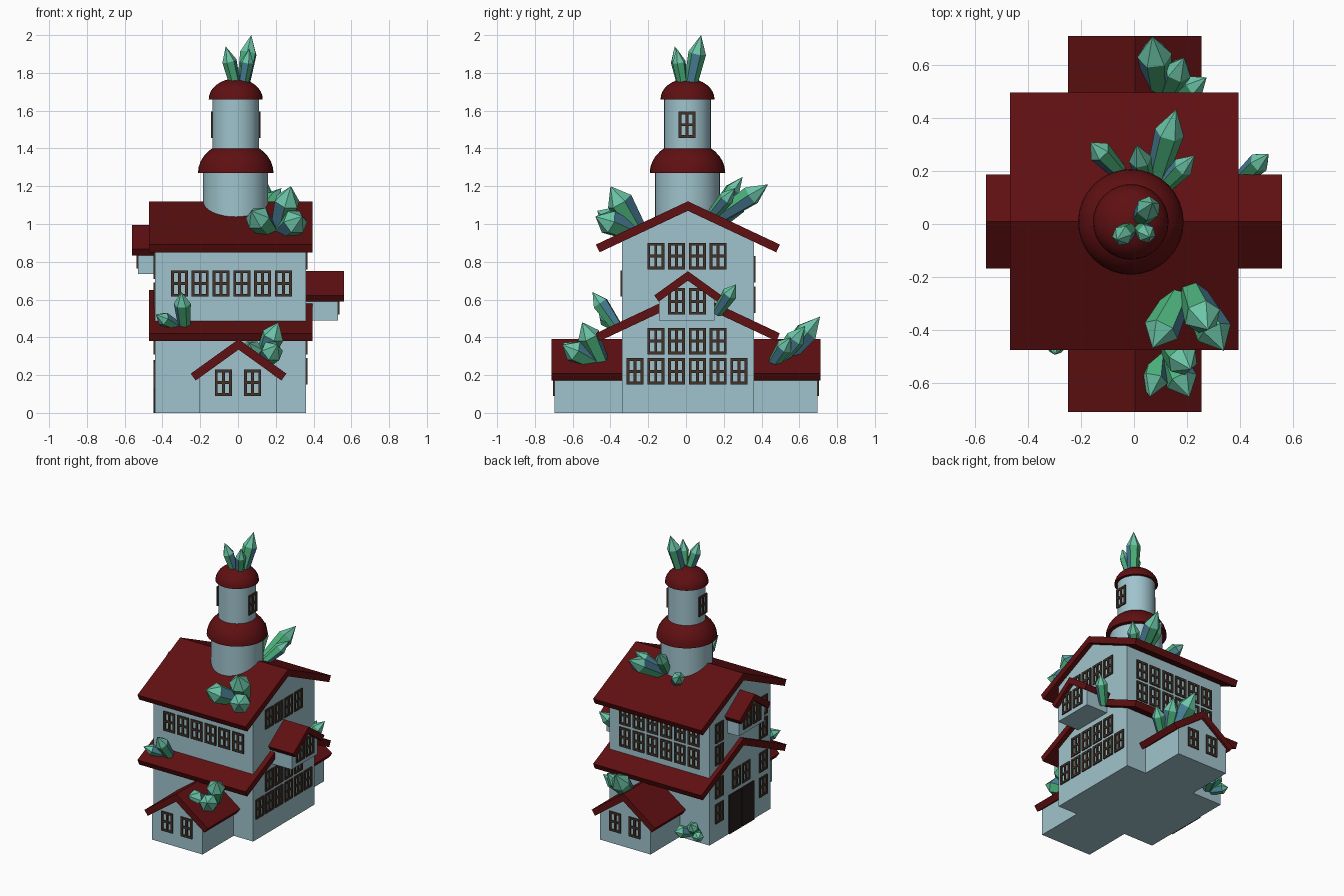
import bpy, bmesh, math
from mathutils import Vector

if "Cube" in bpy.data.objects:
    bpy.data.objects.remove(bpy.data.objects["Cube"])


def material(name, rgb):
    m = bpy.data.materials.new(name)
    m.diffuse_color = (*rgb, 1)
    m.use_nodes = True
    m.node_tree.nodes["Principled BSDF"].inputs["Base Color"].default_value = m.diffuse_color
    return m


WALL = material("pale blue wall", (.35, .55, .61))
ROOF = material("dark red roof", (.115, .005, .006))
FRAME = material("brown frame", (.053, .032, .021))
DOOR = material("dark door", (.02, .014, .012))
GREEN = material("crystal green", (.07, .44, .2))
TEAL = material("crystal teal", (.15, .56, .39))
BLUE = material("crystal blue", (.07, .22, .32))


def finish(name, bm, *mats):
    bmesh.ops.recalc_face_normals(bm, faces=bm.faces)
    me = bpy.data.meshes.new(name)
    bm.to_mesh(me)
    bm.free()
    for m in mats:
        me.materials.append(m)
    ob = bpy.data.objects.new(name, me)
    bpy.context.collection.objects.link(ob)
    return ob


def point(axis, along, u, z):
    return (along, u, z) if axis == "x" else (u, along, z)


def extrude(bm, profile, axis, a, b):
    """Closed solid from a (u, z) profile, running from a to b along axis."""
    ends = [[bm.verts.new(point(axis, t, u, z)) for u, z in profile] for t in (a, b)]
    bm.faces.new(ends[0])
    bm.faces.new(ends[1][::-1])
    n = len(profile)
    for i in range(n):
        j = (i + 1) % n
        bm.faces.new((ends[0][i], ends[0][j], ends[1][j], ends[1][i]))


def gable_walls(name, axis, a, b, c, half, z0, eave, apex):
    bm = bmesh.new()
    extrude(bm, [(c - half, z0), (c + half, z0), (c + half, eave), (c, apex),
                 (c - half, eave)], axis, a, b)
    finish(name, bm, WALL)


def gable_roof(name, axis, a, b, c, half, apex, slope, t=.05):
    """Chevron slab; eave ends are cut square to the slope."""
    e = apex - half * slope
    hi = half - t * slope / (1 + slope * slope)
    low = apex - t - hi * slope
    bm = bmesh.new()
    extrude(bm, [(c - half, e), (c, apex), (c + half, e), (c + hi, low),
                 (c, apex - t), (c - hi, low)], axis, a, b)
    finish(name, bm, ROOF)


def rect(bm, axis, surface, side, u0, u1, z0, z1, t=.008):
    extrude(bm, [(u0, z0), (u1, z0), (u1, z1), (u0, z1)],
            axis, surface - side * .001, surface + side * t)


def windows(name, axis, surface, side, us, zs, w=.09, h=.14, bar=.015):
    """Grid of four-pane window frames on a wall."""
    bm = bmesh.new()
    for u in us:
        for z in zs:
            for k in (-1, 0, 1):
                x = u + k * (w - bar) / 2
                y = z + k * (h - bar) / 2
                rect(bm, axis, surface, side, x - bar / 2, x + bar / 2, z - h / 2, z + h / 2)
                rect(bm, axis, surface, side, u - w / 2, u + w / 2, y - bar / 2, y + bar / 2)
    finish(name, bm, FRAME)


def row(centre, n, step=.11):
    return [centre + (i - (n - 1) / 2) * step for i in range(n)]


# Main house: tall gabled body with an upper roof and a skirt roof
gable_walls("house_body", "x", -.44, .36, .01, .35, 0, .91, 1.08)
for name, apex in (("upper_roof", 1.12), ("lower_roof", .65)):
    gable_roof(name, "x", -.47, .395, .01, .487, apex, .47)

# Front and back porches
for label, s, inner in (("front", -1, -.33), ("back", 1, .35)):
    gable_walls(label + "_porch", "y", s * .695, inner, 0, .203, 0, .19, .345)
    gable_roof(label + "_porch_roof", "y", s * .712, inner, .003, .253, .39, .72, .055)
    windows(label + "_porch_windows", "y", s * .695, s, row(0, 2, .155), (.16,))

# Side dormers, the left one higher
for label, s, wall, z in (("right", 1, .36, .49), ("left", -1, -.44, .735)):
    inner = wall - s * .02
    gable_walls(label + "_dormer", "x", inner, s * .53, .005, .147, z, z + .11, z + .215)
    gable_roof(label + "_dormer_roof", "x", inner, s * .56, .01, .178, z + .26, .72)
    windows(label + "_dormer_windows", "x", s * .53, s, row(.005, 2), (z + .1,))

# House windows
windows("right_ground_windows", "x", .36, 1, row(.005, 6), (.22,))
windows("right_upper_windows", "x", .36, 1, row(.005, 4), (.38, .83))
windows("front_windows", "y", -.34, -1, row(-.035, 6), (.685,))
windows("back_windows", "y", .36, 1, row(-.04, 6), (.60, .76))
windows("left_side_windows", "x", -.44, -1, (-.25, .25), (.20, .38, .62, .78))
windows("left_centre_windows", "x", -.44, -1, row(0, 2), (.38,))

# Double door on the left wall
bm = bmesh.new()
for u in (-.142, .004):
    rect(bm, "x", -.44, -1, u, u + .138, 0, .28)
finish("double_door", bm, DOOR)

# Round tower with two domes
CX, CY = -.012, .008


def lathe(name, profile, mat, n=32):
    bm = bmesh.new()
    rings = [[bm.verts.new((CX + r * math.cos(2 * math.pi * i / n),
                            CY + r * math.sin(2 * math.pi * i / n), z))
              for i in range(n)] for r, z in profile]
    for p, q in zip(rings, rings[1:]):
        for i in range(n):
            j = (i + 1) % n
            bm.faces.new((p[i], p[j], q[j], q[i]))
    bm.faces.new(rings[0])
    bm.faces.new(rings[-1])
    ob = finish(name, bm, mat)
    bpy.context.view_layer.objects.active = ob
    ob.select_set(True)
    bpy.ops.object.shade_smooth_by_angle(angle=math.radians(35))
    ob.select_set(False)


def dome(name, r, z, h):
    arc = [math.radians(88) * i / 8 for i in range(9)]
    lathe(name, [(r * math.cos(a), z + h * math.sin(a)) for a in arc], ROOF)


lathe("lower_tower", [(.172, 1.0), (.172, 1.28)], WALL)
dome("lower_dome", .2, 1.27, .167)
lathe("upper_tower", [(.124, 1.37), (.124, 1.67)], WALL)
dome("upper_dome", .143, 1.66, .11)
for s in (-1, 1):
    windows("tower_window", "x", CX + s * .1235, s, (.005,), (1.525,))


# Crystals: six-sided, flared towards the shoulder, then pointed
def crystal(name, base, tip, r):
    d = tip - base
    rot = d.to_track_quat("Z", "Y")
    bm = bmesh.new()
    rings = [[bm.verts.new(base + d * f + rot @ Vector((
        k * r * math.cos(math.pi * i / 3), k * r * math.sin(math.pi * i / 3), 0)))
        for i in range(6)] for f, k in ((0, .7), (.68, 1))]
    top = bm.verts.new(tip)
    bm.faces.new(rings[0])
    for i in range(6):
        j = (i + 1) % 6
        side = bm.faces.new((rings[0][i], rings[0][j], rings[1][j], rings[1][i]))
        side.material_index = 2 if i % 3 == 0 else 0
        bm.faces.new((rings[1][i], rings[1][j], top)).material_index = 1
    finish(name, bm, GREEN, TEAL, BLUE)


def cluster(name, root, thickness, *tips):
    """Crystals fanning from one root; longer ones are thicker."""
    root = Vector(root)
    for tip in map(Vector, tips):
        d = tip - root
        base = root + Vector((d.x, d.y, 0)) * .2
        crystal(name + "_crystal", base, tip, thickness * d.length)


cluster("dome", (.01, .0, 1.70), .15, (.07, .08, 2), (-.065, -.06, 1.94), (.06, -.05, 1.93))
cluster("front_roof", (.2, -.21, .95), .22, (.28, -.4, 1.2), (.34, -.48, 1.04), (.07, -.47, 1.07))
cluster("back_roof", (.06, .09, 1.03), .14, (.16, .435, 1.21), (.23, .26, 1.19), (.01, .3, 1.25))
cluster("tower_side", (-.03, .17, 1.02), .2, (-.165, .31, 1.13))
cluster("dormer", (.37, .14, .53), .17, (.51, .265, .68))
cluster("skirt_roof", (-.28, -.33, .45), .18, (-.3, -.495, .64), (-.435, -.46, .52))
cluster("front_porch", (.1, -.42, .26), .22, (.215, -.55, .48), (.21, -.655, .36), (.06, -.655, .37))
cluster("back_porch", (.1, .43, .25), .17, (.07, .71, .51), (.19, .63, .46), (.275, .555, .4))
cluster("ground", (-.33, .34, .07), .25, (-.25, .49, .1), (-.36, .46, .17), (-.42, .46, .08))
